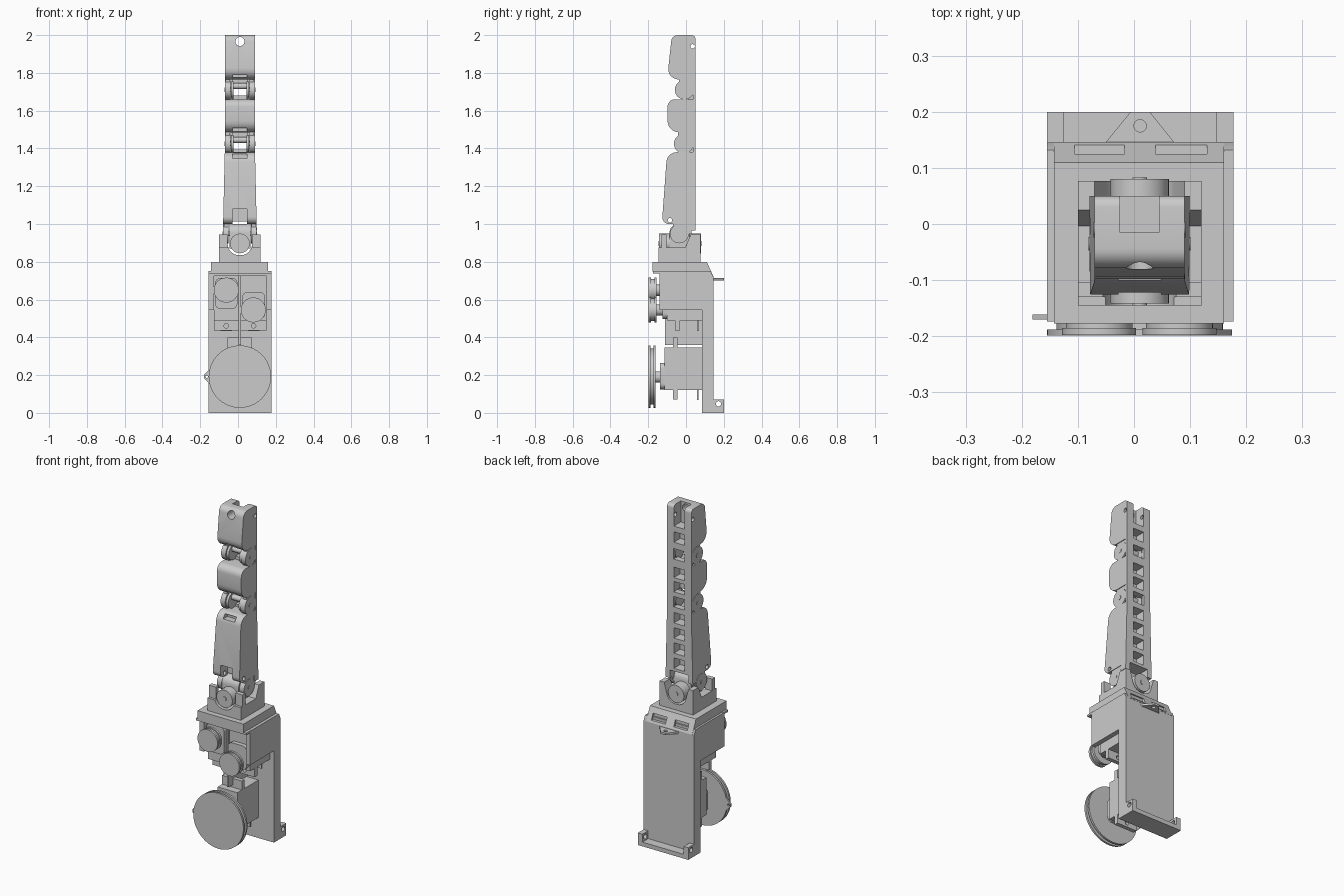
import bpy, bmesh, math
from mathutils import Vector

if "Cube" in bpy.data.objects:
    bpy.data.objects.remove(bpy.data.objects["Cube"])

CX = 0.01  # mirror plane of the mechanism


def fillet(pts, seg=6):
    """Round the corners of a 2D outline given as (a, b[, radius])."""
    out, n = [], len(pts)
    for i, p in enumerate(pts):
        c = Vector(p[:2])
        if len(p) < 3:
            out.append(c)
            continue
        u = (Vector(pts[i - 1][:2]) - c).normalized()
        w = (Vector(pts[(i + 1) % n][:2]) - c).normalized()
        half = u.angle(w) / 2
        t = p[2] / math.tan(half)
        mid = c + (u + w).normalized() * (p[2] / math.sin(half))
        a, b = c + u * t - mid, c + w * t - mid
        sweep = a.angle(b)
        for k in range(seg + 1):
            f = k / seg
            out.append(mid + (a * math.sin((1 - f) * sweep) + b * math.sin(f * sweep)) / math.sin(sweep))
    return out


def prism(name, pts, axis, lo, hi):
    """Extrude an outline along x (y,z outline), y (x,z) or z (x,y)."""
    place = {'x': lambda p, d: (d, p[0], p[1]), 'y': lambda p, d: (p[0], d, p[1]),
             'z': lambda p, d: (p[0], p[1], d)}[axis]
    bm = bmesh.new()
    pts = fillet(pts)
    a = [bm.verts.new(place(p, lo)) for p in pts]
    b = [bm.verts.new(place(p, hi)) for p in pts]
    bm.faces.new(a)
    bm.faces.new(b[::-1])
    for i in range(len(a)):
        j = (i + 1) % len(a)
        bm.faces.new((a[i], b[i], b[j], a[j]))
    bmesh.ops.recalc_face_normals(bm, faces=bm.faces)
    me = bpy.data.meshes.new(name)
    bm.to_mesh(me)
    bm.free()
    ob = bpy.data.objects.new(name, me)
    bpy.context.collection.objects.link(ob)
    return ob


def box(name, x0, x1, y0, y1, z0, z1):
    return prism(name, [(x0, y0), (x1, y0), (x1, y1), (x0, y1)], 'z', z0, z1)


def disc(name, a, b, r, axis, lo, hi, n=40):
    return prism(name, [(a + r * math.cos(2 * math.pi * i / n), b + r * math.sin(2 * math.pi * i / n))
                        for i in range(n)], axis, lo, hi)


def cut(ob, cutters):
    """Subtract the cutters, bake the result and remove them."""
    for c in cutters:
        m = ob.modifiers.new("cut", 'BOOLEAN')
        m.operation, m.solver, m.object = 'DIFFERENCE', 'EXACT', c
    dg = bpy.context.evaluated_depsgraph_get()
    me = bpy.data.meshes.new_from_object(ob.evaluated_get(dg))
    ob.modifiers.clear()
    ob.data = me
    for c in cutters:
        bpy.data.objects.remove(c)
    return ob


def pulley(name, x, z, r, y0, y1):
    t = (y1 - y0) * 0.3
    disc(name + "_front_flange", x, z, r, 'y', y0, y0 + t, 64)
    disc(name + "_groove", x, z, r * 0.9, 'y', y0 + t, y1 - t, 64)
    disc(name + "_rear_flange", x, z, r, 'y', y1 - t, y1, 64)


def servo(name, x0, x1, z0, z1, yf, shaft_z, hump):
    xm = (x0 + x1) / 2
    box(name + "_body", x0, x1, yf, 0.09, z0, z1)
    cut(box(name + "_tabs", x0, x1, yf + 0.043, yf + 0.067, z0 - 0.052, z1 + 0.053 if z1 < 0.5 else z1),
        [disc("hole", xm, z0 - 0.027, 0.012, 'y', -0.2, 0.1, 16)])
    prism(name + "_gear_hump", [(x0 + 0.006, hump[0], 0.03), (x1 - 0.006, hump[0], 0.03),
                               (x1 - 0.006, hump[1], 0.03), (x0 + 0.006, hump[1], 0.03)], 'y', yf - 0.025, yf + 0.01)
    disc(name + "_shaft", xm, shaft_z, 0.03, 'y', -0.19, yf)
    box(name + "_cable", xm - 0.03, xm + 0.03, 0.058, 0.066, z0 - 0.055, z0 + 0.01)


# Back plate with foot ledge and two drilled lugs
box("back_plate", -0.155, 0.177, 0.085, 0.145, 0, 0.72)
box("foot_ledge", -0.155, 0.177, 0.14, 0.2, 0, 0.025)
for x0 in (-0.155, 0.147):
    cut(box("foot_lug", x0, x0 + 0.03, 0.14, 0.2, 0, 0.072),
        [disc("hole", 0.172, 0.048, 0.014, 'x', x0 - 0.1, x0 + 0.1, 20)])

# Servo housing, open to the front and below
housing = prism("servo_housing", [(-0.14, 0.546), (-0.14, 0.748), (0.132, 0.748), (0.145, 0.72), (0.145, 0.546)],
                'x', -0.155, 0.177)
cut(housing, [box("c", -0.127, 0.15, -0.3, 0.084, 0.4, 0.725)] +
    [box("c", a, b, 0.124, 0.2, 0.728, 0.77) for a, b in ((-0.106, -0.017), (0.038, 0.13))])
box("housing_divider", 0.003, 0.015, -0.11, 0.09, 0.36, 0.735)
box("housing_flange", -0.155, 0.177, -0.174, -0.13, 0.738, 0.75)
cap = prism("housing_cap", [(-0.177, 0.748), (-0.177, 0.8), (0.11, 0.8), (0.146, 0.72), (0.1, 0.72), (0.1, 0.748)],
            'x', -0.143, 0.16)
cut(cap, [box("c", a, b, 0.116, 0.2, 0.732, 0.768) for a, b in ((-0.106, -0.017), (0.038, 0.13))])
cut(prism("rear_eyelet", [(-0.055, 0.14), (0.076, 0.14), (0.028, 0.2), (-0.006, 0.2)], 'z', 0.702, 0.714),
    [disc("hole", 0.011, 0.175, 0.011, 'z', 0.6, 0.8, 20)])

# Servos and their pulleys
servo("upper_left_servo", -0.127, 0.003, 0.488, 0.725, -0.1, 0.65, (0.55, 0.715))
servo("upper_right_servo", 0.015, 0.15, 0.488, 0.725, -0.1, 0.545, (0.497, 0.64))
servo("lower_servo", -0.055, 0.075, 0.122, 0.345, -0.113, 0.19, (0.125, 0.265))
pulley("upper_left_pulley", -0.062, 0.65, 0.066, -0.198, -0.155)
pulley("upper_right_pulley", 0.081, 0.545, 0.066, -0.198, -0.155)
pulley("lower_pulley", CX, 0.192, 0.165, -0.199, -0.161)
cut(prism("pulley_eyelet", [(-0.13, 0.25), (-0.181, 0.2), (-0.181, 0.184), (-0.13, 0.135)], 'y', -0.17, -0.161),
    [disc("hole", -0.166, 0.192, 0.007, 'y', -0.3, 0, 16)])

# Neck: base block and two plates notched around the swivel barrel
for name, y0, y1, top in (("neck_base", -0.145, 0.077, 0.875), ("neck_front_plate", -0.13, -0.103, 0.945)):
    cut(box(name, -0.1, 0.12, y0, y1, 0.8 if y0 < -0.14 else 0.85, top),
        [prism("c", [(-0.055, 1.0), (-0.055, 0.835, 0.06), (0.075, 0.835, 0.06), (0.075, 1.0)], 'y', -0.2, 0.1)])
cut(prism("neck_rear_plate", [(-0.01, 0.86), (0.025, 0.945), (0.077, 0.945), (0.077, 0.86)], 'x', -0.1, 0.12),
    [prism("c", [(-0.085, 1.0), (-0.04, 0.835, 0.055), (0.06, 0.835, 0.055), (0.105, 1.0)], 'y', -0.2, 0.1)])
disc("swivel_barrel", CX, 0.897, 0.052, 'y', -0.142, 0.08, 48)
disc("swivel_pin", CX, 0.897, 0.013, 'y', -0.145, 0.083, 20)
prism("swivel_knuckle", [(-0.085, 0.87), (0.02, 0.87), (0.018, 1.0, 0.045), (-0.088, 1.0, 0.045)], 'x', -0.045, 0.065)


# Finger segments: side outlines with back pockets and front slots
def segment(name, pts, pockets, slots, taper=0.0, extra=()):
    ob = prism(name, pts, 'x', -0.07, 0.09)
    if taper:
        for v in ob.data.vertices:
            v.co.x = CX + (v.co.x - CX) * (1 + taper * (1.38 - v.co.z))
    cs = [box("c", -0.025, 0.045, -0.01, 0.1, z - 0.031, z + 0.031) for z in pockets]
    cs += [box("c", CX - 0.038, CX + 0.038, -0.2, -0.06, a, b) for a, b in slots]
    return cut(ob, cs + list(extra))


def hole(y, z, r=0.012):
    return disc("c", y, z, r, 'x', -0.3, 0.3, 20)


segment("proximal_segment",
        [(0.05, 0.965), (0.05, 1.38), (-0.1, 1.38, 0.055), (-0.128, 1.0, 0.035), (0.012, 1.0), (0.012, 0.965)],
        (1.06, 1.15, 1.24, 1.33), ((1.346, 1.37), (0.98, 1.08)), 0.29,
        [hole(-0.085, 1.02), box("c", -0.05, 0.07, -0.06, 0.1, 0.9, 1.012)])
segment("middle_segment",
        [(0.05, 1.485), (0.05, 1.66), (-0.098, 1.66, 0.04), (-0.098, 1.485, 0.062)],
        (1.6, 1.515), ((1.49, 1.508),))
segment("distal_segment",
        [(0.05, 1.765), (0.05, 2.0, 0.02), (-0.075, 2.0, 0.035), (-0.1, 1.765, 0.055)],
        (1.81,), ((1.775, 1.79),), 0,
        [hole(0.035, 1.94), box("c", -0.025, 0.045, -0.015, 0.1, 1.875, 2.1),
         disc("c", CX, 1.966, 0.024, 'y', -0.2, 0.0, 24)])

# Hinges between segments: outer and inner ears, pins, cross bars
for name, y, z, half, r in (("base", -0.035, 0.948, 0.089, 0.05), ("middle", -0.012, 1.425, 0.08, 0.052),
                            ("tip", -0.008, 1.71, 0.08, 0.051)):
    for s in (-1, 1):
        def span(a, b):
            return sorted((CX + s * a, CX + s * b))
        disc(name + "_hinge_ear", y, z, r, 'x', *span(half - 0.03, half))
        disc(name + "_hinge_pin", y, z, 0.012, 'x', *span(half - 0.04, half + 0.002), 20)
        web = span(half - 0.028, half - 0.004)
        if name == "base":
            box("base_hinge_web", *web, -0.07, 0.03, z, 1.02)
        else:
            disc(name + "_inner_ear", y, z, r * 0.88, 'x', *span(0.034, half - 0.032))
            box(name + "_hinge_web", *web, y - 0.03, 0.045, z + 0.015, z + 0.065)
            # thin flexible rail along the back of the joint
            box(name + "_flex_rail", *span(0.036, 0.08), 0.036, 0.05, z - 0.055, z + 0.07)
    if name != "base":
        disc(name + "_cross_bar", y, z + 0.02, 0.016, 'x', CX - 0.05, CX + 0.05, 20)
        for dz in (-0.045, 0.045):
            box(name + "_joint_rung", CX - 0.04, CX + 0.04, 0.012, 0.05, z + dz - 0.014, z + dz + 0.014)

# Smooth round surfaces, keep edges sharp
for o in bpy.data.objects:
    o.select_set(o.type == 'MESH')
    bpy.context.view_layer.objects.active = o
bpy.ops.object.shade_smooth_by_angle(angle=math.radians(30))
